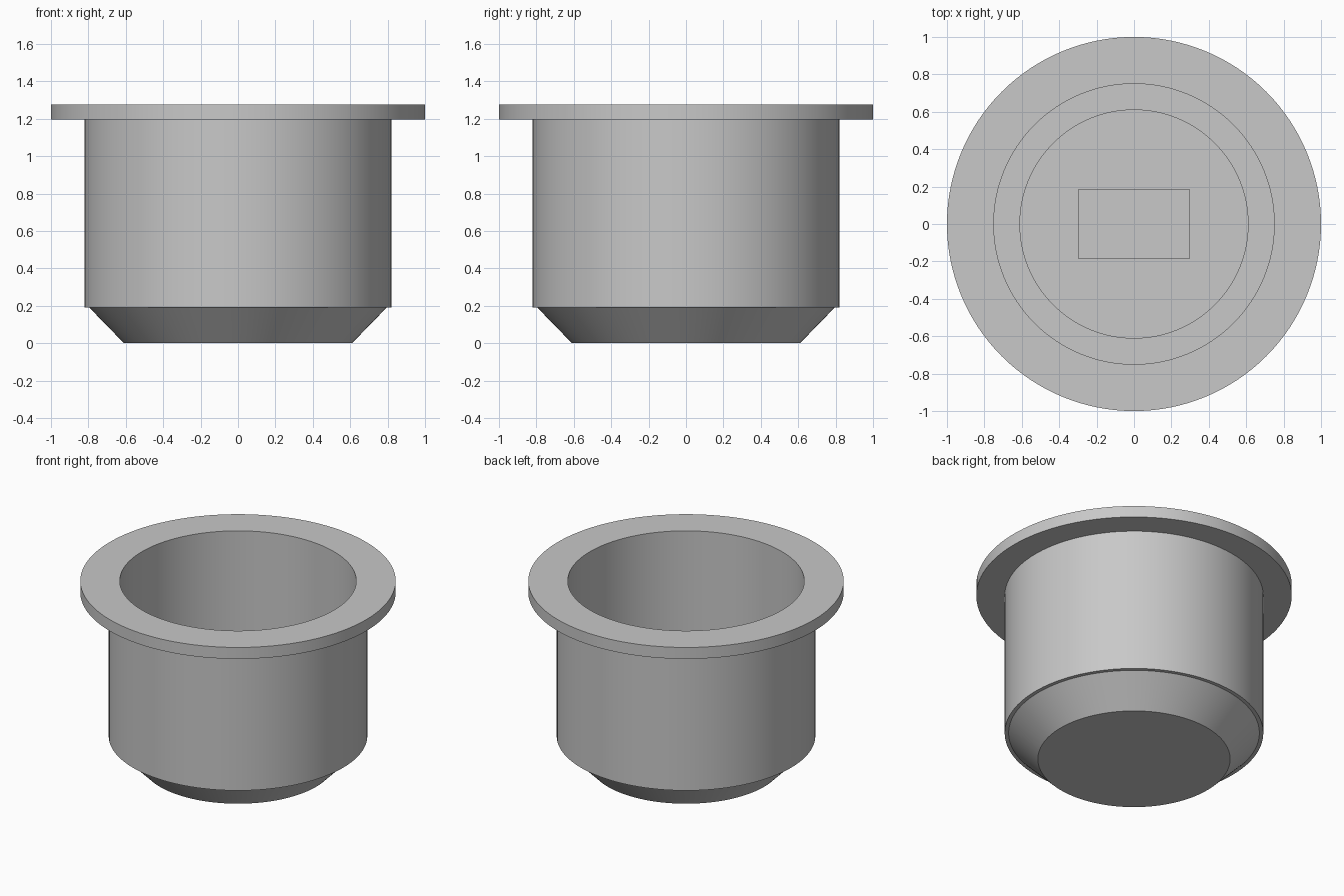
import bpy
import bmesh
import math

cube = bpy.data.objects.get("Cube")
if cube:
    bpy.data.objects.remove(cube, do_unlink=True)

# Single plain grey finish
grey = bpy.data.materials.new("plain_grey")
grey.use_nodes = True
colour = (0.58, 0.58, 0.58, 1.0)
grey.diffuse_color = colour
grey.node_tree.nodes["Principled BSDF"].inputs["Base Color"].default_value = colour


def add_object(name, bm):
    bmesh.ops.recalc_face_normals(bm, faces=bm.faces)
    mesh = bpy.data.meshes.new(name)
    bm.to_mesh(mesh)
    bm.free()
    mesh.materials.append(grey)
    obj = bpy.data.objects.new(name, mesh)
    bpy.context.collection.objects.link(obj)
    return obj


def lathe(name, profile, steps=128):
    """Revolve (radius, height) points that start and end on the axis."""
    bm = bmesh.new()
    verts = [bm.verts.new((r, 0, z)) for r, z in profile]
    edges = [bm.edges.new(pair) for pair in zip(verts, verts[1:])]
    bmesh.ops.spin(bm, geom=verts + edges, cent=(0, 0, 0), axis=(0, 0, 1),
                   angle=math.tau, steps=steps, use_duplicate=False)
    bmesh.ops.remove_doubles(bm, verts=bm.verts, dist=0.0001)
    obj = add_object(name, bm)
    bpy.ops.object.select_all(action="DESELECT")
    obj.select_set(True)
    bpy.context.view_layer.objects.active = obj
    bpy.ops.object.shade_smooth_by_angle(angle=math.radians(30))
    return obj


# Cup: tapered foot, straight wall, wide rim, bore and stepped floor
FLOOR, RECESS = 0.19, 0.13
lathe("flanged_cup", [
    (0, 0), (0.61, 0), (0.795, 0.19), (0.82, 0.19),
    (0.82, 1.195), (1, 1.195), (1, 1.275),
    (0.75, 1.275), (0.75, FLOOR), (0.61, FLOOR),
    (0.61, RECESS), (0, RECESS),
])

# Rectangular pad in the middle of the floor
bm = bmesh.new()
bmesh.ops.create_cube(bm, size=1)
bmesh.ops.scale(bm, vec=(0.6, 0.37, 0.06), verts=bm.verts)
bmesh.ops.translate(bm, vec=(0, 0, RECESS + 0.02), verts=bm.verts)
add_object("floor_pad", bm)
